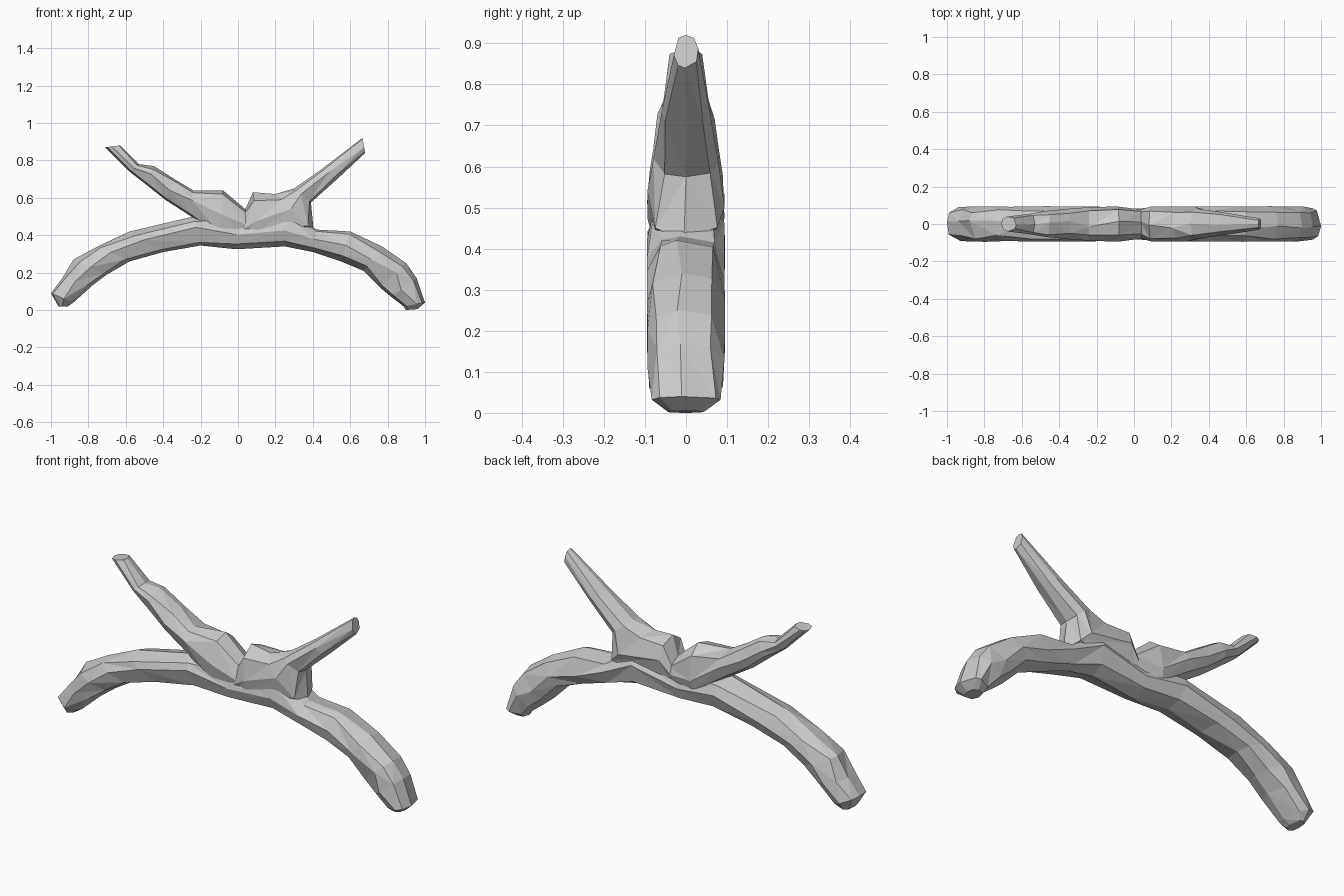
import bpy, bmesh, math, random

if "Cube" in bpy.data.objects:
    bpy.data.objects.remove(bpy.data.objects["Cube"])

random.seed(4)
SIDES = 8


def limb(name, sections):
    """Loft faceted rings; each section is (top x, top z, bottom x, bottom z, half depth)."""
    bm = bmesh.new()
    rings = []
    for tx, tz, bx, bz, w in sections:
        ring = []
        for i in range(SIDES):
            a = 2 * math.pi * i / SIDES
            fixed = i in (0, SIDES // 2)          # keep the front silhouette exact
            if not fixed:
                a += random.uniform(-0.2, 0.2)
            c, s = math.cos(a), math.sin(a)
            c = math.copysign(abs(c) ** 0.85, c)
            y = math.copysign(abs(s) ** 0.85, s) * w
            if fixed:
                c, y = round(c), random.uniform(-0.25, 0.25) * w
            ring.append(bm.verts.new(((tx + bx) / 2 + (tx - bx) / 2 * c, y,
                                      (tz + bz) / 2 + (tz - bz) / 2 * c)))
        rings.append(ring)
    for r, q in zip(rings, rings[1:]):
        for i in range(SIDES):
            j = (i + 1) % SIDES
            a, b, c, d = r[i], r[j], q[j], q[i]
            if random.random() < 0.5:
                bm.faces.new((a, b, c))
                bm.faces.new((a, c, d))
            else:
                bm.faces.new((a, b, d))
                bm.faces.new((b, c, d))
    bm.faces.new(rings[0][::-1])
    bm.faces.new(rings[-1])
    bmesh.ops.triangulate(bm, faces=[f for f in bm.faces if len(f.verts) > 4])
    bmesh.ops.recalc_face_normals(bm, faces=bm.faces)
    me = bpy.data.meshes.new(name)
    bm.to_mesh(me)
    bm.free()
    ob = bpy.data.objects.new(name, me)
    bpy.context.collection.objects.link(ob)
    return ob


# Long arched bough, left foot to right foot
bough = limb("driftwood_branch", [
    (-0.96, 0.02, -0.91, 0.02, 0.055),
    (-1.00, 0.09, -0.88, 0.04, 0.09),
    (-0.94, 0.17, -0.78, 0.13, 0.095),
    (-0.88, 0.27, -0.70, 0.19, 0.095),
    (-0.75, 0.34, -0.58, 0.26, 0.092),
    (-0.58, 0.42, -0.40, 0.31, 0.095),
    (-0.24, 0.50, -0.20, 0.345, 0.095),
    (0.00, 0.50, -0.01, 0.325, 0.082),
    (0.25, 0.54, 0.25, 0.34, 0.095),
    (0.42, 0.43, 0.40, 0.31, 0.095),
    (0.60, 0.42, 0.55, 0.26, 0.095),
    (0.77, 0.34, 0.67, 0.21, 0.095),
    (0.90, 0.25, 0.76, 0.12, 0.095),
    (0.955, 0.17, 0.82, 0.07, 0.095),
    (1.00, 0.04, 0.885, 0.02, 0.085),
    (0.96, 0.005, 0.895, 0.0, 0.045),
])

# Upper left prong flowing into the middle
left = limb("left_prong", [
    (-0.63, 0.88, -0.71, 0.87, 0.04),
    (-0.53, 0.78, -0.58, 0.74, 0.055),
    (-0.45, 0.77, -0.49, 0.67, 0.07),
    (-0.34, 0.70, -0.39, 0.59, 0.08),
    (-0.24, 0.64, -0.25, 0.50, 0.09),
    (-0.08, 0.64, -0.10, 0.37, 0.095),
    (0.05, 0.53, 0.04, 0.37, 0.078),
])

# Upper right prong flowing into the middle
right = limb("right_prong", [
    (0.665, 0.92, 0.68, 0.84, 0.03),
    (0.45, 0.755, 0.53, 0.70, 0.06),
    (0.30, 0.65, 0.39, 0.575, 0.08),
    (0.20, 0.62, 0.405, 0.42, 0.095),
    (0.08, 0.63, 0.11, 0.37, 0.095),
    (0.035, 0.53, 0.03, 0.37, 0.078),
])

# Fuse the pieces into one branch
bpy.context.view_layer.objects.active = bough
for part in (left, right):
    mod = bough.modifiers.new("fuse", 'BOOLEAN')
    mod.operation = 'UNION'
    mod.solver = 'EXACT'
    mod.use_self = True
    mod.object = part
    bpy.ops.object.modifier_apply(modifier=mod.name)
    bpy.data.objects.remove(part)
